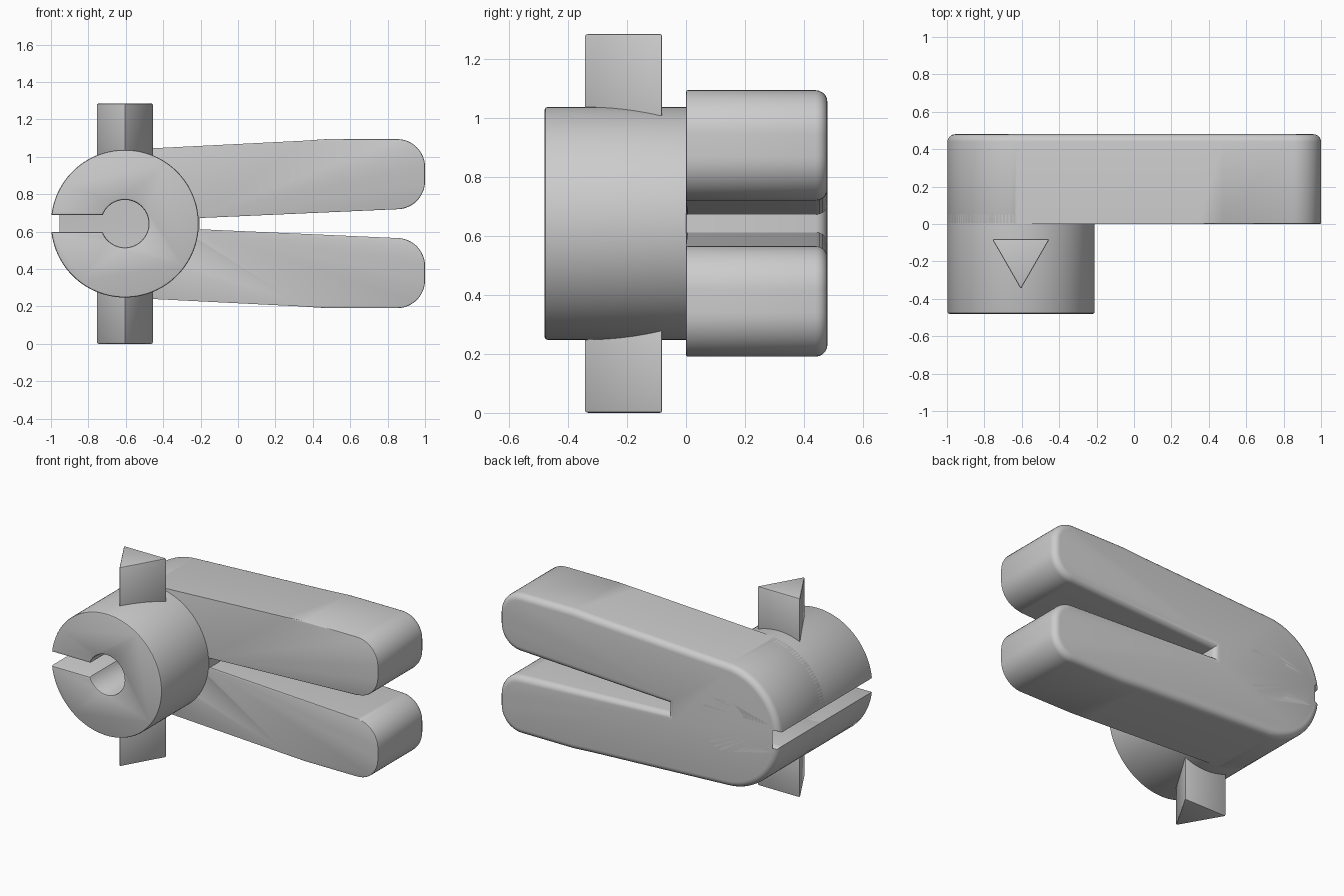
import bpy
import bmesh
from math import sin, cos, asin, pi, radians

if "Cube" in bpy.data.objects:
    bpy.data.objects.remove(bpy.data.objects["Cube"], do_unlink=True)

CX, CZ = -0.605, 0.643            # bore axis
R, BORE, SLOT = 0.395, 0.127, 0.045

grey = bpy.data.materials.new("plain grey")
grey.use_nodes = True
grey.diffuse_color = (0.6, 0.6, 0.6, 1)
grey.node_tree.nodes["Principled BSDF"].inputs["Base Color"].default_value = (0.6, 0.6, 0.6, 1)


def arc(cx, cz, r, a, b, n):
    """Points on an arc from angle a to b."""
    return [(cx + r * cos(a + (b - a) * i / n), cz + r * sin(a + (b - a) * i / n))
            for i in range(n + 1)]


def finish(bm, name):
    bmesh.ops.recalc_face_normals(bm, faces=bm.faces)
    mesh = bpy.data.meshes.new(name)
    bm.to_mesh(mesh)
    bm.free()
    mesh.materials.append(grey)
    mesh.shade_smooth()
    mesh.set_sharp_from_angle(angle=radians(35))
    obj = bpy.data.objects.new(name, mesh)
    bpy.context.collection.objects.link(obj)
    return obj


def round_edges(bm, test, width, segments):
    edges = [e for e in bm.edges if test(e)]
    bmesh.ops.bevel(bm, geom=edges, offset=width, segments=segments, profile=0.5,
                    affect='EDGES', clamp_overlap=False)


def extrude_profile(name, upper, y0, y1, front_round, back_round):
    """Mirror the upper outline about the bore axis, add the bore, extrude along y."""
    outline = upper + [(x, -z) for x, z in reversed(upper)]
    a = pi - asin(SLOT / BORE)
    outline += arc(0, 0, BORE, -a, a, 48)
    bm = bmesh.new()
    face = bm.faces.new([bm.verts.new((CX + x, y0, CZ + z)) for x, z in outline])
    ext = bmesh.ops.extrude_face_region(bm, geom=[face], use_keep_orig=True)
    for v in ext["geom"]:
        if isinstance(v, bmesh.types.BMVert):
            v.co.y = y1
    for y, width, seg in ((y0, front_round, 2), (y1, back_round, 5)):
        if width:
            round_edges(bm, lambda e: all(abs(v.co.y - y) < 1e-5 for v in e.verts), width, seg)
    return finish(bm, name)


# Outer arc from the slot mouth to the top tangent point
mouth = pi - asin(SLOT / R)
tangent = pi / 2 + 0.055

# Split drum at the front
drum_outline = arc(0, 0, R, mouth, 0.02, 60)
extrude_profile("split_drum", drum_outline, -0.48, 0.05, 0.01, 0)

# Two-armed clamp body at the back
body_outline = arc(0, 0, R, mouth, tangent, 32)
body_outline += [(0.95, 0.443), (1.08, 0.452)]
body_outline += arc(1.455, 0.302, 0.15, pi / 2, 0, 12)
body_outline += arc(1.455, 0.227, 0.15, 0, -pi / 2, 12)
body_outline += [(0.40, 0.030)]
extrude_profile("clamp_body", body_outline, 0.0, 0.48, 0.006, 0.04)


# Triangular lugs above and below the drum
def lug(name, z0, z1):
    bm = bmesh.new()
    pts = [(CX - 0.153, -0.081), (CX + 0.153, -0.081), (CX, -0.347)]
    face = bm.faces.new([bm.verts.new((x, y, z0)) for x, y in pts])
    ext = bmesh.ops.extrude_face_region(bm, geom=[face], use_keep_orig=True)
    for v in ext["geom"]:
        if isinstance(v, bmesh.types.BMVert):
            v.co.z = z1
    round_edges(bm, lambda e: True, 0.008, 2)
    finish(bm, name)


lug("upper_lug", 0.9, 2 * CZ)
lug("lower_lug", 0.0, 2 * CZ - 0.9)
